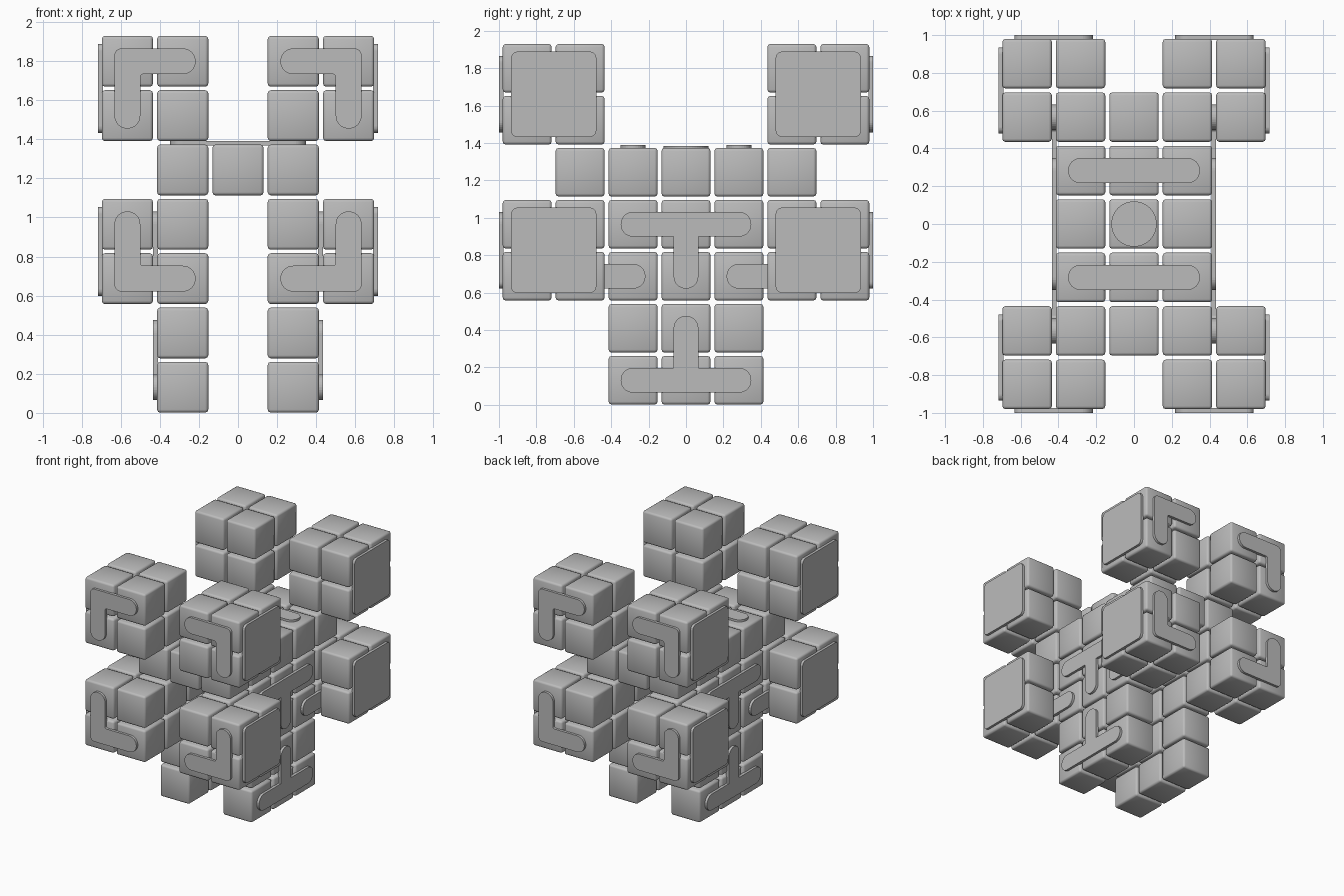
import bpy, bmesh, math
from mathutils import Vector, Matrix

cube = bpy.data.objects.get("Cube")
if cube:
    bpy.data.objects.remove(cube, do_unlink=True)

STEP, RISE, BASE = 0.283, 0.278, 0.131   # cell spacing sideways, upward, first centre
HALF, HALF_Z = 0.131, 0.130              # half size of one block
R = 0.066                                # half width of the raised bars
RAISE = 0.02                             # how far the plates stand out

grey = bpy.data.materials.new("plain_grey")
grey.use_nodes = True
grey.diffuse_color = (0.5, 0.5, 0.5, 1)
grey.node_tree.nodes["Principled BSDF"].inputs["Base Color"].default_value = (0.5, 0.5, 0.5, 1)


def level(k):
    return BASE + RISE * k


def finish(name, bm, smooth):
    bmesh.ops.recalc_face_normals(bm, faces=bm.faces)
    for f in bm.faces:
        f.smooth = smooth
    mesh = bpy.data.meshes.new(name)
    bm.to_mesh(mesh)
    bm.free()
    mesh.materials.append(grey)
    obj = bpy.data.objects.new(name, mesh)
    bpy.context.collection.objects.link(obj)
    return obj


def blocks(name, xs, ys, zs):
    """Grid of softly bevelled blocks."""
    bm = bmesh.new()
    for x in xs:
        for y in ys:
            for z in zs:
                place = Matrix.Translation((x * STEP, y * STEP, level(z)))
                size = Matrix.Diagonal((2 * HALF, 2 * HALF, 2 * HALF_Z, 1))
                bmesh.ops.create_cube(bm, size=1, matrix=place @ size)
    bmesh.ops.bevel(bm, geom=bm.edges[:], offset=0.016, segments=2,
                    profile=0.5, affect='EDGES')
    return finish(name, bm, True)


def rounded(corners, steps=8):
    """Right-angled outline; each corner is (u, v, radius)."""
    out = []
    for i, (u, v, r) in enumerate(corners):
        p = Vector((u, v))
        if r == 0:
            out.append(p)
            continue
        a = (Vector(corners[i - 1][:2]) - p).normalized()
        b = (Vector(corners[(i + 1) % len(corners)][:2]) - p).normalized()
        c = p + r * (a + b)
        for k in range(steps + 1):
            t = math.pi / 2 * k / steps
            out.append(c - r * (b * math.cos(t) + a * math.sin(t)))
    return out


def plate(name, outline, axis, face, top, su=1, sw=1):
    """Flat plate standing out of the plane at 'face' on the given axis."""
    def point(p, w):
        u, v = p.x * su, p.y
        return {'x': (w * sw, u, v), 'y': (u, w * sw, v), 'z': (u, v, w)}[axis]
    bm = bmesh.new()
    low = bm.faces.new([bm.verts.new(point(p, face)) for p in outline])
    lift = bmesh.ops.extrude_face_region(bm, geom=[low], use_keep_orig=True)
    for v in lift["geom"]:
        if isinstance(v, bmesh.types.BMVert):
            v.co["xyz".index(axis)] = top * sw
    bmesh.ops.remove_doubles(bm, verts=bm.verts, dist=1e-6)
    return finish(name, bm, False)


END = R - 0.001


def bar(half, v):
    """Straight bar with round ends."""
    h = half + R
    return rounded([(-h, v - R, END), (h, v - R, END), (h, v + R, END), (-h, v + R, END)])


def elbow(u0, u1, v0, v1):
    """Bar from u0 to a corner at u1, v0, then on to v1."""
    s = 1 if u1 > u0 else -1
    t = 1 if v1 > v0 else -1
    return rounded([(u0 - s * R, v0 - t * R, END), (u1 + s * R, v0 - t * R, 0.035),
                    (u1 + s * R, v1 + t * R, END), (u1 - s * R, v1 + t * R, END),
                    (u1 - s * R, v0 + t * R, 0.015), (u0 - s * R, v0 + t * R, END)])


def tee(v0, v1):
    """Wide bar at v0 with a stem reaching v1."""
    t = 1 if v1 > v0 else -1
    h = STEP + R
    return rounded([(-h, v0 - t * R, END), (h, v0 - t * R, END), (h, v0 + t * R, END),
                    (R, v0 + t * R, 0), (R, v1 + t * R, END), (-R, v1 + t * R, END),
                    (-R, v0 + t * R, 0), (-h, v0 + t * R, END)])


def panel(u, v, h):
    return rounded([(u + a * h, v + b * h, 0.035)
                    for a, b in ((-1, -1), (1, -1), (1, 1), (-1, 1))])


# Central deck
blocks("deck", range(-1, 2), range(-2, 3), [4])

deck_top = level(4) + HALF_Z
for side, y in (("front", -STEP), ("back", STEP)):
    plate("deck_bar_" + side, bar(STEP, y), 'z', deck_top - 0.005, 1.39)
disc = [Vector((math.cos(a), math.sin(a))) * 0.12
        for a in (math.tau * k / 48 for k in range(48))]
plate("deck_disc", disc, 'z', deck_top - 0.005, deck_top + 0.01)

side_face = STEP + HALF
outer_x = 2 * STEP + HALF
outer_y = 3 * STEP + HALF

for sx, side in ((1, "left"), (-1, "right")):
    # Side wall with its raised signs
    blocks("wall_" + side, [sx], range(-1, 2), range(4))
    for name, shape in (("upper_tee_", tee(level(3), level(2))),
                        ("lower_tee_", tee(level(0), level(1)))):
        plate(name + side, shape, 'x', side_face - 0.005, side_face + RAISE, 1, sx)

    for sy, end in ((-1, "front"), (1, "back")):
        tag = end + "_" + side
        plate("wall_elbow_" + tag, elbow(STEP, 2 * STEP, level(2), level(3)),
              'x', side_face - 0.005, side_face + RAISE, sy, sx)

        # Corner clusters, lower and upper, with an elbow and a square panel
        for tier, z0 in (("lower_", 2), ("upper_", 5)):
            blocks(tier + "cluster_" + tag, [sx, 2 * sx], [2 * sy, 3 * sy], [z0, z0 + 1])
            bend, tip = (z0, z0 + 1) if z0 == 2 else (z0 + 1, z0)
            plate(tier + "elbow_" + tag, elbow(STEP, 2 * STEP, level(bend), level(tip)),
                  'y', outer_y - 0.005, outer_y + RAISE, sx, sy)
            plate(tier + "panel_" + tag, panel(2.5 * STEP, level(z0 + 0.5), 0.228),
                  'x', outer_x - 0.005, outer_x + RAISE, sy, sx)
